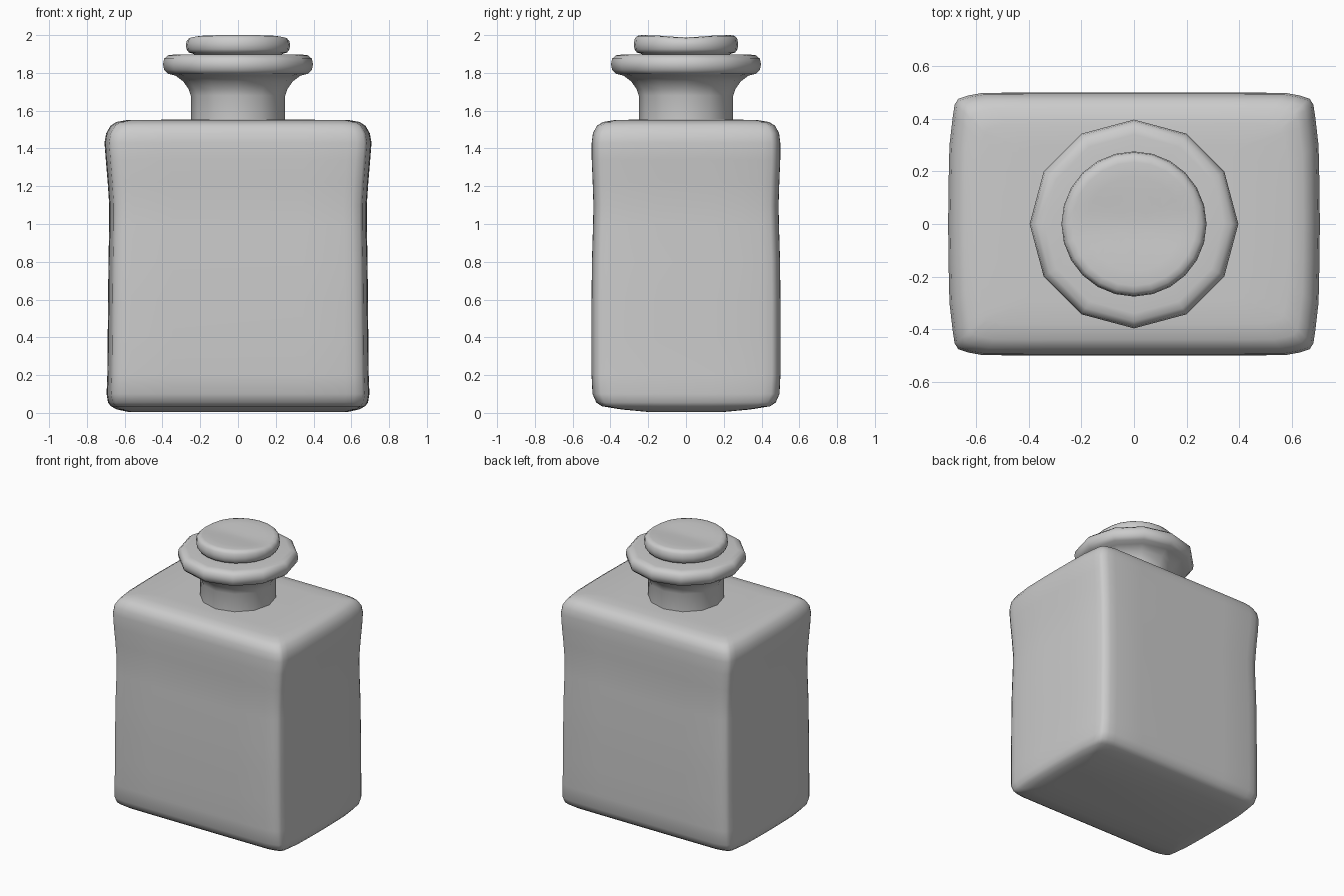
import bpy, bmesh, math

if "Cube" in bpy.data.objects:
    bpy.data.objects.remove(bpy.data.objects["Cube"])


def loft(name, rings, angle):
    """Skin a stack of closed rings and cap both ends."""
    bm = bmesh.new()
    loops = [[bm.verts.new(p) for p in ring] for ring in rings]
    n = len(loops[0])
    for a, b in zip(loops, loops[1:]):
        for i in range(n):
            j = (i + 1) % n
            bm.faces.new((a[i], a[j], b[j], b[i]))
    bm.faces.new(loops[0][::-1])
    bm.faces.new(loops[-1])
    bmesh.ops.recalc_face_normals(bm, faces=bm.faces)
    mesh = bpy.data.meshes.new(name)
    bm.to_mesh(mesh)
    bm.free()
    ob = bpy.data.objects.new(name, mesh)
    bpy.context.collection.objects.link(ob)
    bpy.ops.object.select_all(action='DESELECT')
    ob.select_set(True)
    bpy.context.view_layer.objects.active = ob
    bpy.ops.object.shade_smooth_by_angle(angle=math.radians(angle))
    return ob


def circle(r, z, n):
    return [(r * math.sin(2 * math.pi * i / n),
             r * math.cos(2 * math.pi * i / n), z) for i in range(n)]


# Body: softly bowed rectangle, swelling and pinching with height
quarter = [(1, 0), (.998, .3), (.993, .6), (.975, .82), (.965, .91),
           (.945, .955), (.89, .98), (.82, .998), (.5, 1), (0, 1)]
outline = quarter + [(-x, y) for x, y in quarter[-2::-1]]
outline += [(x, -y) for x, y in outline[-2:0:-1]]
levels = [(.58, .20, .005), (.64, .34, .018), (.673, .445, .035),
          (.688, .475, .055), (.696, .495, .10), (.692, .5, .20),
          (.69, .5, .40), (.688, .5, .60), (.686, .498, .80),
          (.682, .492, 1.0), (.682, .49, 1.1), (.69, .494, 1.22),
          (.70, .499, 1.34), (.707, .499, 1.43), (.698, .493, 1.48),
          (.675, .472, 1.52), (.645, .44, 1.54), (.59, .38, 1.55),
          (.40, .30, 1.552)]
loft("bottle_body",
     [[(x * hx, y * hy, z) for x, y in outline] for hx, hy, z in levels], 60)

# Neck with flared collar, twelve sided
neck = [(.25, 1.54), (.25, 1.68), (.262, 1.715), (.29, 1.755), (.33, 1.785),
        (.37, 1.795), (.391, 1.815), (.397, 1.845), (.391, 1.875),
        (.37, 1.893), (.34, 1.897), (.24, 1.897)]
loft("bottle_neck", [circle(r, z, 12) for r, z in neck], 60)

# Stopper with a shallow trough across its top
stopper = [(.22, 1.88), (.235, 1.9), (.26, 1.908), (.273, 1.925), (.276, 1.95),
           (.272, 1.98), (.258, 1.996), (.235, 2.0), (.18, 2.0), (.12, 2.0),
           (.06, 2.0), (.015, 2.0)]
rings = [[(x, y, z - (.012 * math.exp(-(y / .12) ** 2) if z > 1.97 else 0))
          for x, y, z in circle(r, z, 24)] for r, z in stopper]
loft("stopper", rings, 60)
